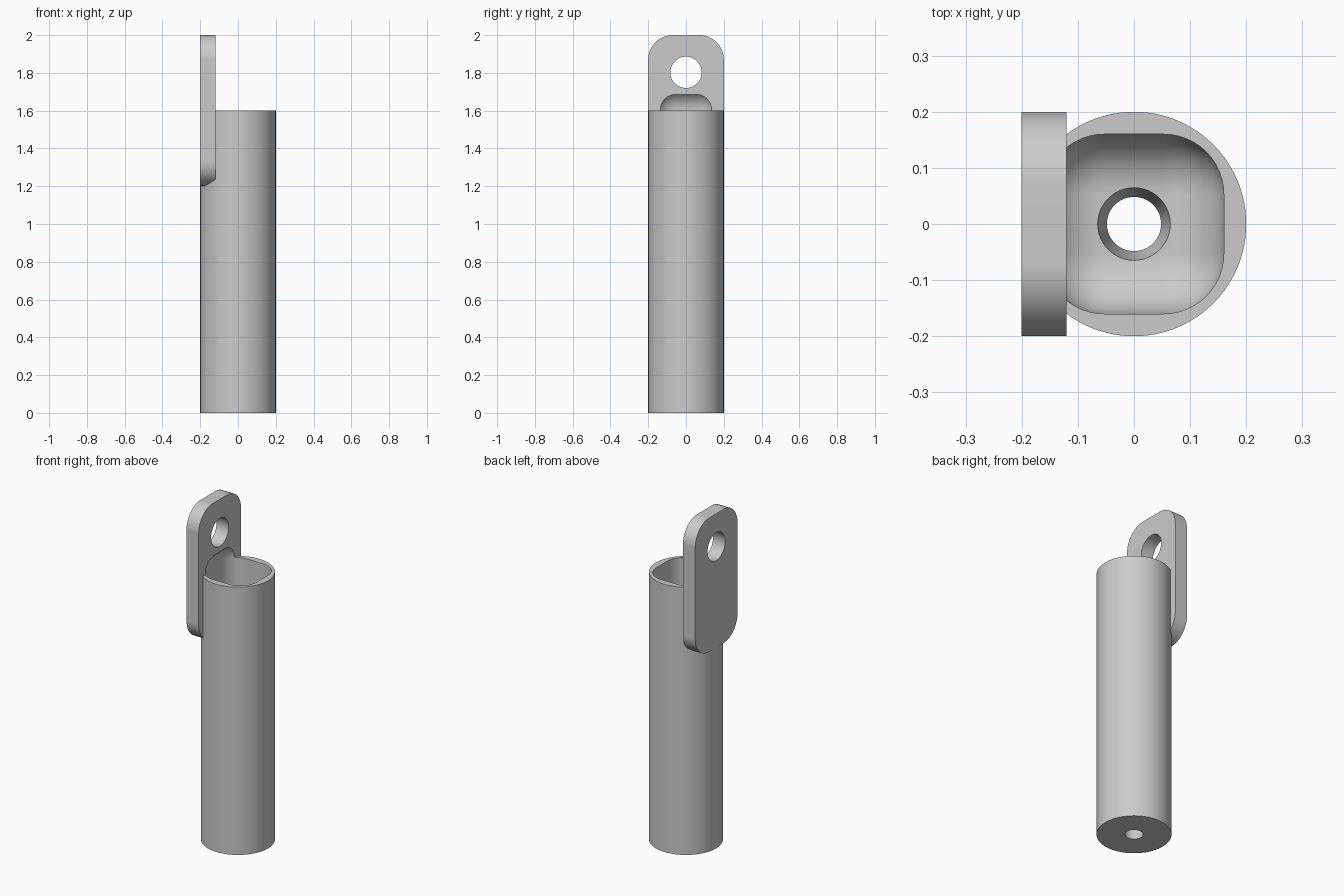
import bpy, bmesh, math
from mathutils import Matrix

if "Cube" in bpy.data.objects:
    bpy.data.objects.remove(bpy.data.objects["Cube"], do_unlink=True)

grey = bpy.data.materials.new("plain_grey")
grey.use_nodes = True
colour = (0.6, 0.6, 0.6, 1)
grey.diffuse_color = colour
grey.node_tree.nodes["Principled BSDF"].inputs["Base Color"].default_value = colour


def finish(bm, name):
    mesh = bpy.data.meshes.new(name)
    bmesh.ops.recalc_face_normals(bm, faces=bm.faces)
    bm.to_mesh(mesh)
    bm.free()
    mesh.materials.append(grey)
    obj = bpy.data.objects.new(name, mesh)
    bpy.context.collection.objects.link(obj)
    return obj


def box(name, low, high, radius, segments, axis=None):
    """Box with rounded edges: all of them, or only those along one axis."""
    bm = bmesh.new()
    bmesh.ops.create_cube(bm, size=1)
    for v in bm.verts:
        v.co = [high[i] if v.co[i] > 0 else low[i] for i in range(3)]
    edges = [e for e in bm.edges if axis is None or
             abs(e.verts[0].co[axis] - e.verts[1].co[axis]) > 0.01]
    bmesh.ops.bevel(bm, geom=edges, offset=radius, offset_type='OFFSET',
                    segments=segments, profile=0.5, affect='EDGES')
    return finish(bm, name)


def cone(name, r_low, r_high, depth, centre, segments, turn=None):
    bm = bmesh.new()
    matrix = Matrix.Translation(centre)
    if turn:
        matrix = matrix @ Matrix.Rotation(math.pi / 2, 4, turn)
    bmesh.ops.create_cone(bm, cap_ends=True, segments=segments, radius1=r_low,
                          radius2=r_high, depth=depth, matrix=matrix)
    return finish(bm, name)


def combine(target, other, operation):
    other.hide_render = True
    mod = target.modifiers.new("combine", 'BOOLEAN')
    mod.operation = operation
    mod.solver = 'EXACT'
    mod.object = other
    bpy.context.view_layer.objects.active = target
    bpy.ops.object.modifier_apply(modifier=mod.name)
    bpy.data.objects.remove(other, do_unlink=True)


# Round tube body and its hanging plate
body = cone("tube_with_hanger", 0.2, 0.2, 1.6, (0, 0, 0.8), 96)
plate = box("hanger_plate", (-0.2005, -0.2, 1.2), (-0.12, 0.2, 2), 0.13, 16, axis=0)
combine(body, plate, 'UNION')

# Soft-cornered cavity, which also bites into the plate
cavity = box("cavity_cutter", (-0.16, -0.16, 0.1), (0.16, 0.16, 1.71), 0.107, 12)
combine(body, cavity, 'DIFFERENCE')

# Hanging hole and tapered drain hole
hanging_hole = cone("hanging_hole_cutter", 0.083, 0.083, 0.3, (-0.16, 0, 1.803), 48, 'Y')
combine(body, hanging_hole, 'DIFFERENCE')
drain_hole = cone("drain_hole_cutter", 0.048, 0.065, 0.104, (0, 0, 0.05), 48)
combine(body, drain_hole, 'DIFFERENCE')

# Smooth shading with crisp rims
bpy.ops.object.select_all(action='DESELECT')
body.select_set(True)
bpy.context.view_layer.objects.active = body
bpy.ops.object.shade_smooth_by_angle(angle=math.radians(30))
weighted = body.modifiers.new("even_shading", 'WEIGHTED_NORMAL')
weighted.keep_sharp = True
